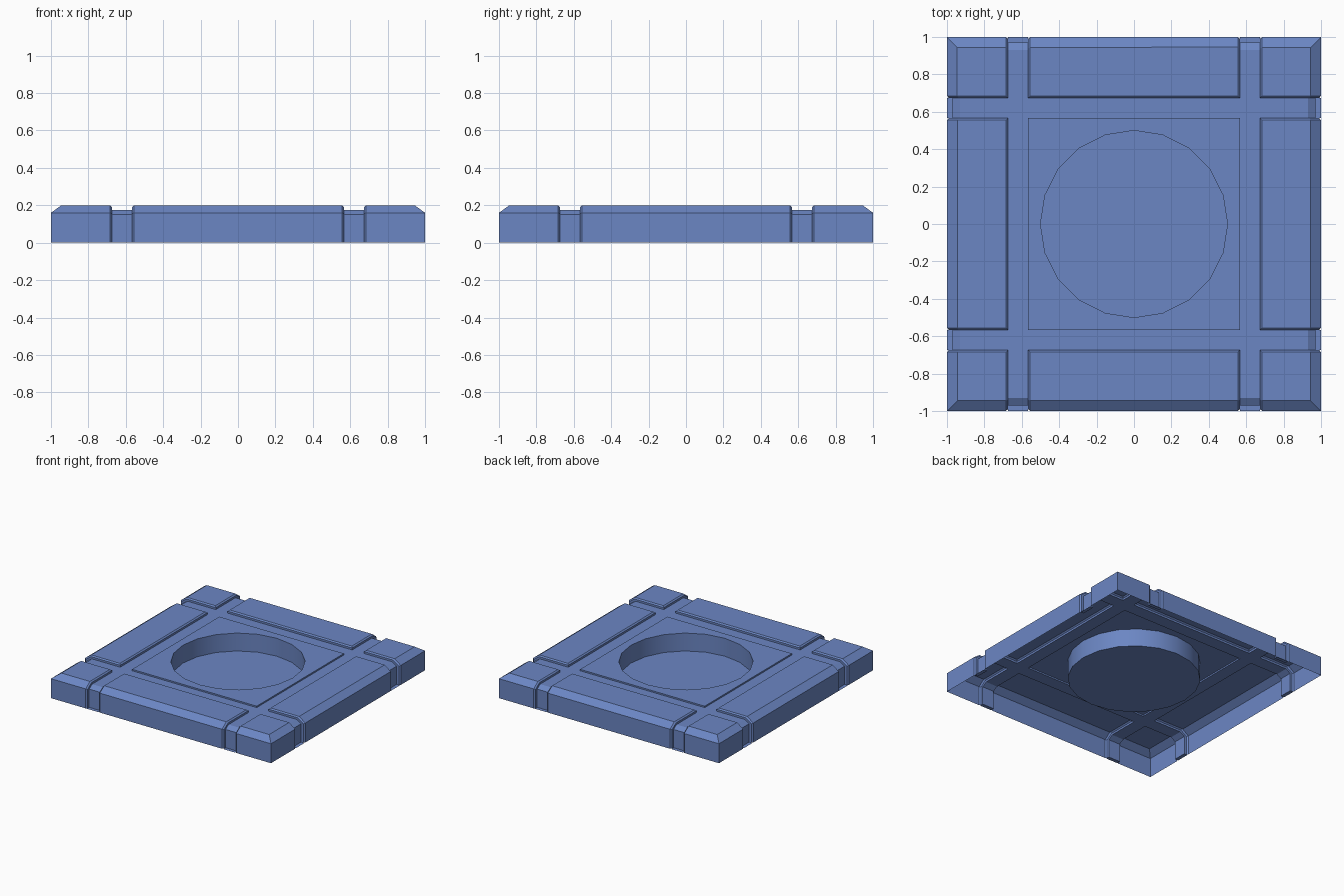
import bpy, bmesh, math
from mathutils import Vector

if "Cube" in bpy.data.objects:
    bpy.data.objects.remove(bpy.data.objects["Cube"])

G0, G1 = 0.566, 0.674      # groove walls
BEV = 0.011                # block edge bevel
TOP, GROOVE, DECK, WELL = 0.20, 0.175, 0.187, 0.04

blue = bpy.data.materials.new("slate_blue")
blue.diffuse_color = (0.148, 0.24, 0.55, 1)
blue.use_nodes = True
blue.node_tree.nodes["Principled BSDF"].inputs["Base Color"].default_value = blue.diffuse_color


def face(bm, *pts):
    bm.faces.new([bm.verts.new(p) for p in pts])


def finish(bm, name, ref=(0, 0, -1), inward=False):
    """Weld, orient all faces away from (or towards) ref, make the object."""
    bmesh.ops.remove_doubles(bm, verts=bm.verts, dist=1e-5)
    bm.normal_update()
    for f in bm.faces:
        if (f.normal.dot(f.calc_center_median() - Vector(ref)) < 0) != inward:
            f.normal_flip()
    me = bpy.data.meshes.new(name)
    bm.to_mesh(me)
    bm.free()
    me.materials.append(blue)
    ob = bpy.data.objects.new(name, me)
    bpy.context.collection.objects.link(ob)
    return ob


def quarter_copies(ob):
    for i in range(1, 4):
        c = ob.copy()
        c.rotation_euler.z = i * math.pi / 2
        bpy.context.collection.objects.link(c)


def skirt(bm, rings):
    """Quad strips between successive open edge paths."""
    for a, b in zip(rings, rings[1:]):
        for i in range(len(a) - 1):
            face(bm, a[i], a[i + 1], b[i + 1], b[i])


# (outer wall, wall top z, chamfer inner edge, top z) for cap, bevel, groove
LEVELS = [(1.0, 0.16, 0.945, TOP), (0.99, 0.155, 0.938, TOP - 0.009),
          (0.97, 0.15, 0.93, GROOVE)]

# Long side block
bm = bmesh.new()
rings = []
for k, (o, zw, c, zt) in enumerate(LEVELS):
    x, y = (G0 - BEV, G1 + BEV) if k == 0 else (G0, G1)
    half = [(o, 0), (o, zw), (c, zt), (y, zt)]
    rings.append([(-x, -p, z) for p, z in half] +
                 [(x, -p, z) for p, z in reversed(half)])
r = rings[0]
for i in range(3):
    face(bm, r[i], r[i + 1], r[6 - i], r[7 - i])
skirt(bm, rings)
quarter_copies(finish(bm, "side_block", (0, -0.8, 0)))

# Corner block
bm = bmesh.new()
rings = []
for k, (o, zw, c, zt) in enumerate(LEVELS):
    y = G1 + BEV if k == 0 else G1
    half = [(o, 0), (o, zw), (c, zt)]
    rings.append([(y, p, z) for p, z in half] + [(y, y, zt)] +
                 [(p, y, z) for p, z in reversed(half)])
r = rings[0]
miter = [(1, 1, 0), (1, 1, 0.16), (0.945, 0.945, TOP)]
for i in range(2):
    face(bm, r[i], r[i + 1], miter[i + 1], miter[i])
    face(bm, r[6 - i], r[5 - i], miter[i + 1], miter[i])
face(bm, r[2], r[3], r[4], miter[2])
skirt(bm, rings)
quarter_copies(finish(bm, "corner_block", (0.8, 0.8, 0)))

# Groove channels: floor, sloped end, end wall and foot ledge
bm = bmesh.new()
path = [(G1, GROOVE), (0.93, GROOVE), (0.97, 0.15), (0.97, 0), (1.0, 0)]
for s in (-1, 1):
    skirt(bm, [[(s * x, -p, z) for p, z in path] for x in (G0, G1)])
for a, b in ((-G0, G0), (G0, G1)):
    face(bm, *[(x, y, GROOVE) for x, y in
               ((a, -G1), (b, -G1), (b, -G0), (a, -G0))])
quarter_copies(finish(bm, "groove_channel"))

# Raised centre panel with a 20-sided opening
N = 20
circle = [(0.5 * math.cos(i * math.tau / N), 0.5 * math.sin(i * math.tau / N))
          for i in range(N)]
square = [(-G0, -G0), (G0, -G0), (G0, G0), (-G0, G0)]
bm = bmesh.new()
edges = []
for loop in (square, circle):
    vs = [bm.verts.new((x, y, DECK)) for x, y in loop]
    edges += [bm.edges.new((vs[i - 1], vs[i])) for i in range(len(vs))]
bmesh.ops.triangle_fill(bm, edges=edges, use_beauty=True, normal=(0, 0, 1))
sq = square + square[:1]
skirt(bm, [[(x, y, z) for x, y in sq] for z in (DECK, GROOVE)])
finish(bm, "centre_panel")

# Round well sunk into the panel, smooth wall with a sharp floor edge
bm = bmesh.new()
ci = circle + circle[:1]
skirt(bm, [[(x, y, z) for x, y in ci] for z in (DECK, WELL)])
face(bm, *[(x, y, WELL) for x, y in circle])
well = finish(bm, "round_well", (0, 0, 0.5), inward=True)
well.data.shade_smooth()
well.data.set_sharp_from_angle(angle=math.radians(30))
